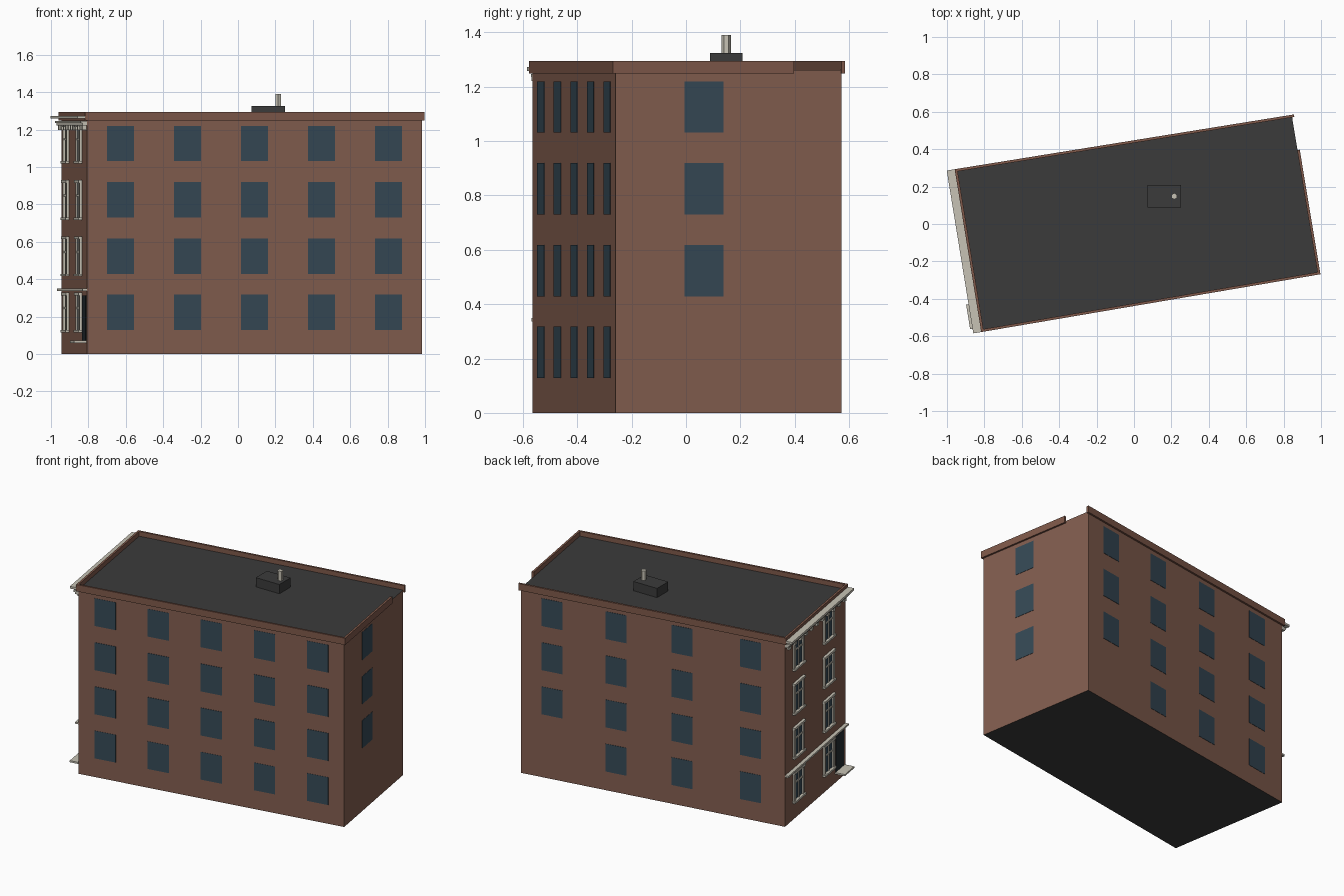
import bpy, bmesh
from mathutils import Vector, Matrix

if "Cube" in bpy.data.objects:
    bpy.data.objects.remove(bpy.data.objects["Cube"])


def material(name, rgb):
    m = bpy.data.materials.new(name)
    m.diffuse_color = (*rgb, 1)
    m.use_nodes = True
    m.node_tree.nodes["Principled BSDF"].inputs["Base Color"].default_value = m.diffuse_color
    return m


BRICK = material("brick", (0.227, 0.112, 0.078))
PARAPET = material("parapet brick", (0.21, 0.098, 0.068))
GLASS = material("window glass", (0.036, 0.066, 0.092))
ROOF = material("roof grey", (0.044, 0.044, 0.044))
TRIM = material("pale stone trim", (0.57, 0.54, 0.46))
DARK = material("door dark", (0.017, 0.025, 0.03))

# Building footprint, counter-clockwise from the front left corner
FL, FR = Vector((-0.807, -0.564)), Vector((0.983, -0.259))
BR, BL = Vector((0.845, 0.572)), Vector((-0.945, 0.283))
ROOF_Z = 1.262
FLOORS = [(0.128 + 0.301 * i, 0.317 + 0.301 * i) for i in range(4)]


class Wall:
    """Wall frame: s runs along the wall, o outwards, z up."""

    def __init__(self, a, b):
        self.a, self.d = a, (b - a).normalized()
        self.n = Vector((self.d.y, -self.d.x))
        self.length = (b - a).length

    def point(self, s, o, z):
        return (*(self.a + self.d * s + self.n * o), z)


front, right, back, left = Wall(FL, FR), Wall(FR, BR), Wall(BR, BL), Wall(BL, FL)


def finish(bm, name, *mats):
    bmesh.ops.recalc_face_normals(bm, faces=bm.faces)
    mesh = bpy.data.meshes.new(name)
    bm.to_mesh(mesh)
    bm.free()
    for m in mats:
        mesh.materials.append(m)
    ob = bpy.data.objects.new(name, mesh)
    bpy.context.collection.objects.link(ob)
    return ob


def wall_boxes(name, wall, mat, boxes):
    """One object made of boxes (s0, s1, o0, o1, z0, z1) in a wall frame."""
    bm = bmesh.new()
    for s0, s1, o0, o1, z0, z1 in boxes:
        ring = [(s0, o0), (s1, o0), (s1, o1), (s0, o1)]
        lo = [bm.verts.new(wall.point(s, o, z0)) for s, o in ring]
        hi = [bm.verts.new(wall.point(s, o, z1)) for s, o in ring]
        bm.faces.new(lo)
        bm.faces.new(hi)
        for i in range(4):
            j = (i + 1) % 4
            bm.faces.new((lo[i], lo[j], hi[j], hi[i]))
    return finish(bm, name, mat)


# Main body: brick sides, grey roof and underside
bm = bmesh.new()
base = bm.faces.new([bm.verts.new((*p, 0)) for p in (FL, FR, BR, BL)])
ext = bmesh.ops.extrude_face_region(bm, geom=[base], use_keep_orig=True)
bmesh.ops.translate(bm, vec=(0, 0, ROOF_Z),
                    verts=[v for v in ext["geom"] if isinstance(v, bmesh.types.BMVert)])
bm.normal_update()
for f in bm.faces:
    f.material_index = 1 if abs(f.normal.z) > 0.5 else 0
finish(bm, "building_body", BRICK, ROOF)

# Parapet strips; the right one stops short of the back corner
E = 0.012
for name, wall, s0, s1 in (("front", front, -E, front.length + E),
                           ("right", right, 0, 0.663),
                           ("back", back, -E, back.length + E),
                           ("left", left, 0, left.length)):
    wall_boxes(name + "_parapet", wall, PARAPET, [(s0, s1, -0.002, E, 1.248, 1.294)])

# Plain square windows
W = 0.0725


def plain_windows(name, wall, slots):
    wall_boxes(name, wall, GLASS,
               [(t * wall.length - W, t * wall.length + W, -0.002, 0.002, *FLOORS[k])
                for t, floors in slots for k in floors])


plain_windows("front_windows", front, [(0.1 + 0.2 * i, range(4)) for i in range(5)])
plain_windows("right_windows", right, [(0.391, range(1, 4))])
plain_windows("back_windows", back, [(0.118, range(1, 4))] +
              [(t, range(4)) for t in (0.36, 0.61, 0.87)])

# Street facade (left wall): framed windows
glass, frames, sills = [], [], []
H = 0.066
for t in (0.215, 0.715):
    c = t * left.length
    for z0, z1 in FLOORS:
        zt = z0 + 0.62 * (z1 - z0)
        glass.append((c - H, c + H, -0.002, 0.002, z0, z1))
        frames += [(c - H - 0.006, c - H + 0.012, 0, 0.012, z0, z1),
                   (c + H - 0.012, c + H + 0.006, 0, 0.012, z0, z1),
                   (c - 0.006, c + 0.006, 0, 0.008, z0, z1),
                   (c - H, c + H, 0, 0.008, zt - 0.005, zt + 0.005)]
        sills += [(c - H - 0.014, c + H + 0.014, 0, 0.02, z0 - 0.013, z0),
                  (c - H - 0.012, c + H + 0.012, 0, 0.018, z1 - 0.004, z1 + 0.011)]
wall_boxes("facade_glass", left, GLASS, glass)
wall_boxes("facade_window_frames", left, TRIM, frames)
wall_boxes("facade_sills_and_lintels", left, TRIM, sills)

# Entrance door and its step
L = left.length
wall_boxes("door", left, DARK, [(0.835 * L, 0.97 * L, -0.002, 0.003, 0.07, 0.312)])
wall_boxes("door_step", left, TRIM, [(0.83 * L, 0.985 * L, 0, 0.068, 0.06, 0.071)])

# Belt course, cornice steps and dentils
wall_boxes("belt_course", left, TRIM, [(0, L, 0, 0.024, 0.337, 0.349)])
wall_boxes("cornice", left, TRIM, [(-0.012, L + 0.012, 0, 0.055, 1.258, 1.273),
                                   (0, L, 0, 0.035, 1.235, 1.247),
                                   (0, L, 0, 0.025, 1.222, 1.235)])
N = 11
wall_boxes("cornice_dentils", left, TRIM,
           [((i + 0.5) * L / N - 0.013, (i + 0.5) * L / N + 0.013, 0, 0.021, 1.198, 1.222)
            for i in range(N)])

# Rooftop box, square to the axes
bm = bmesh.new()
bmesh.ops.create_cube(bm, size=1, matrix=Matrix.Translation((0.162, 0.148, 1.292)) @
                      Matrix.Diagonal((0.178, 0.12, 0.066, 1)))
finish(bm, "rooftop_box", ROOF)

# Six-sided vent pipe
bm = bmesh.new()
bmesh.ops.create_cone(bm, cap_ends=True, segments=6, radius1=0.017, radius2=0.017,
                      depth=0.07, matrix=Matrix.Translation((0.215, 0.148, 1.355)))
finish(bm, "vent_pipe", TRIM)
